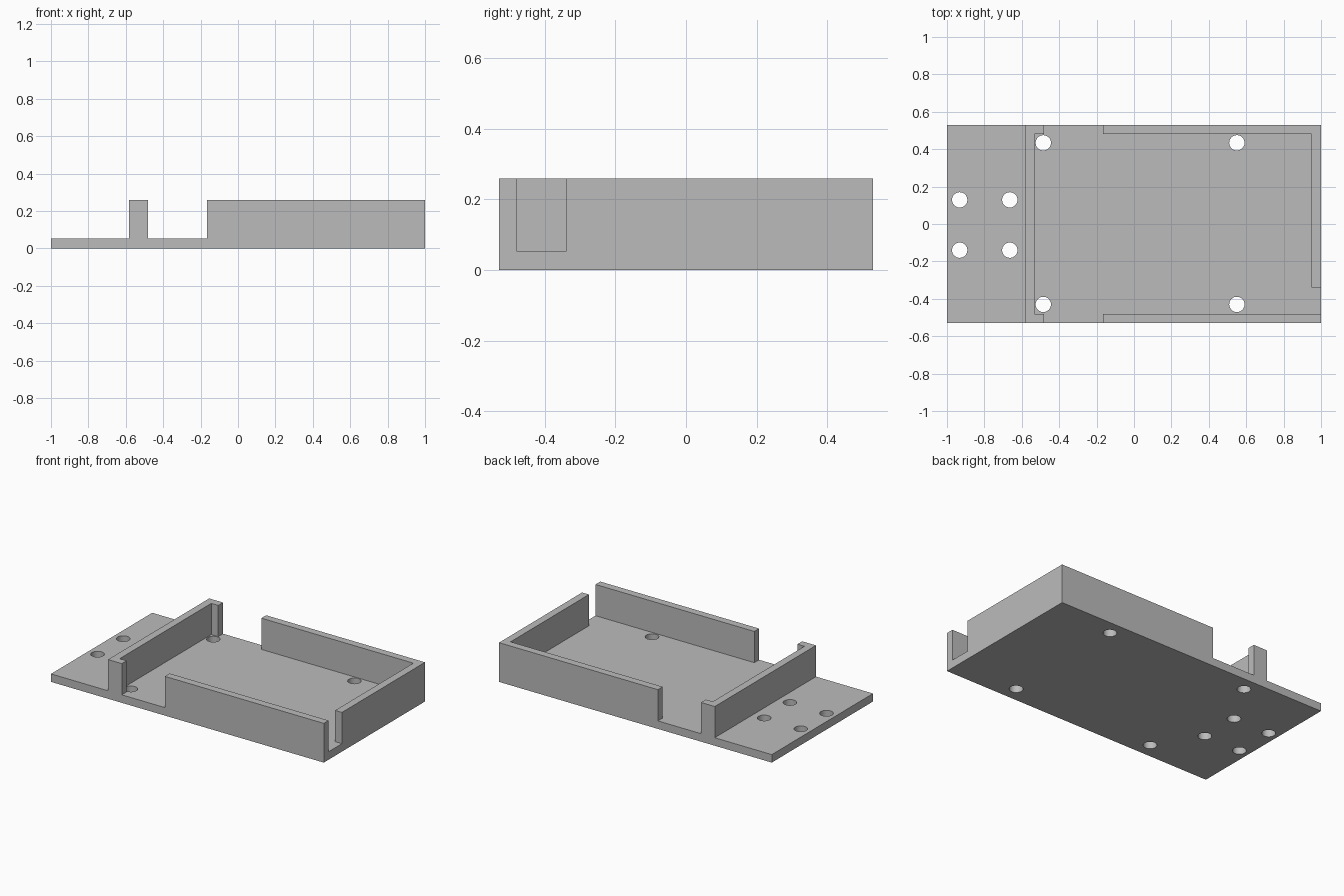
import bpy
import bmesh
from mathutils import Matrix, Vector

if "Cube" in bpy.data.objects:
    bpy.data.objects.remove(bpy.data.objects["Cube"])

HALF_Y, HEIGHT, FLOOR, WALL = 0.53, 0.26, 0.053, 0.05
FAR = 1.2          # cutters overshoot the body
HOLE_R = 0.041

grey = bpy.data.materials.new("plain grey plastic")
grey.use_nodes = True
colour = (0.5, 0.5, 0.5, 1)
grey.diffuse_color = colour
grey.node_tree.nodes["Principled BSDF"].inputs["Base Color"].default_value = colour


def make_object(name, bm):
    mesh = bpy.data.meshes.new(name)
    bm.to_mesh(mesh)
    bm.free()
    obj = bpy.data.objects.new(name, mesh)
    bpy.context.collection.objects.link(obj)
    mesh.materials.append(grey)
    return obj


def box(name, x0, x1, y0, y1, z0, z1):
    bm = bmesh.new()
    low, high = Vector((x0, y0, z0)), Vector((x1, y1, z1))
    matrix = Matrix.Translation((low + high) / 2) @ Matrix.Diagonal((*(high - low), 1))
    bmesh.ops.create_cube(bm, size=1, matrix=matrix)
    return make_object(name, bm)


def cut(body, cutter):
    cutter.hide_render = True
    cutter.hide_set(True)
    mod = body.modifiers.new(cutter.name, "BOOLEAN")
    mod.operation = "DIFFERENCE"
    mod.solver = "EXACT"
    mod.object = cutter


tray = box("tray", -1, 1, -HALF_Y, HALF_Y, 0, HEIGHT)

# Open pocket, mounting flange, side gaps and connector slot
inner_y = HALF_Y - WALL
cut(tray, box("pocket_cutter", -0.532, 1 - WALL, -inner_y, inner_y, FLOOR, FAR))
cut(tray, box("flange_cutter", -FAR, -0.582, -FAR, FAR, FLOOR, FAR))
cut(tray, box("side_gap_cutter", -0.481, -0.165, -FAR, FAR, FLOOR, FAR))
cut(tray, box("connector_slot_cutter", 0.9, FAR, -inner_y, -0.34, FLOOR, FAR))

# Screw holes: four in the flange, four in the tray corners
holes = [(x, y) for x in (-0.932, -0.664) for y in (-0.14, 0.129)]
holes += [(x, y) for x in (-0.485, 0.55) for y in (-0.43, 0.434)]
bm = bmesh.new()
for x, y in holes:
    bmesh.ops.create_cone(bm, cap_ends=True, segments=32, radius1=HOLE_R, radius2=HOLE_R,
                          depth=0.2, matrix=Matrix.Translation((x, y, 0)))
cut(tray, make_object("screw_hole_cutter", bm))

# Apply the cuts and discard the cutters
bpy.context.view_layer.update()
evaluated = tray.evaluated_get(bpy.context.evaluated_depsgraph_get())
tray.data = bpy.data.meshes.new_from_object(evaluated)
for mod in list(tray.modifiers):
    cutter = mod.object
    tray.modifiers.remove(mod)
    bpy.data.objects.remove(cutter)

# Smooth hole walls, sharp edges elsewhere
bpy.ops.object.select_all(action="DESELECT")
tray.select_set(True)
bpy.context.view_layer.objects.active = tray
bpy.ops.object.shade_smooth_by_angle()
